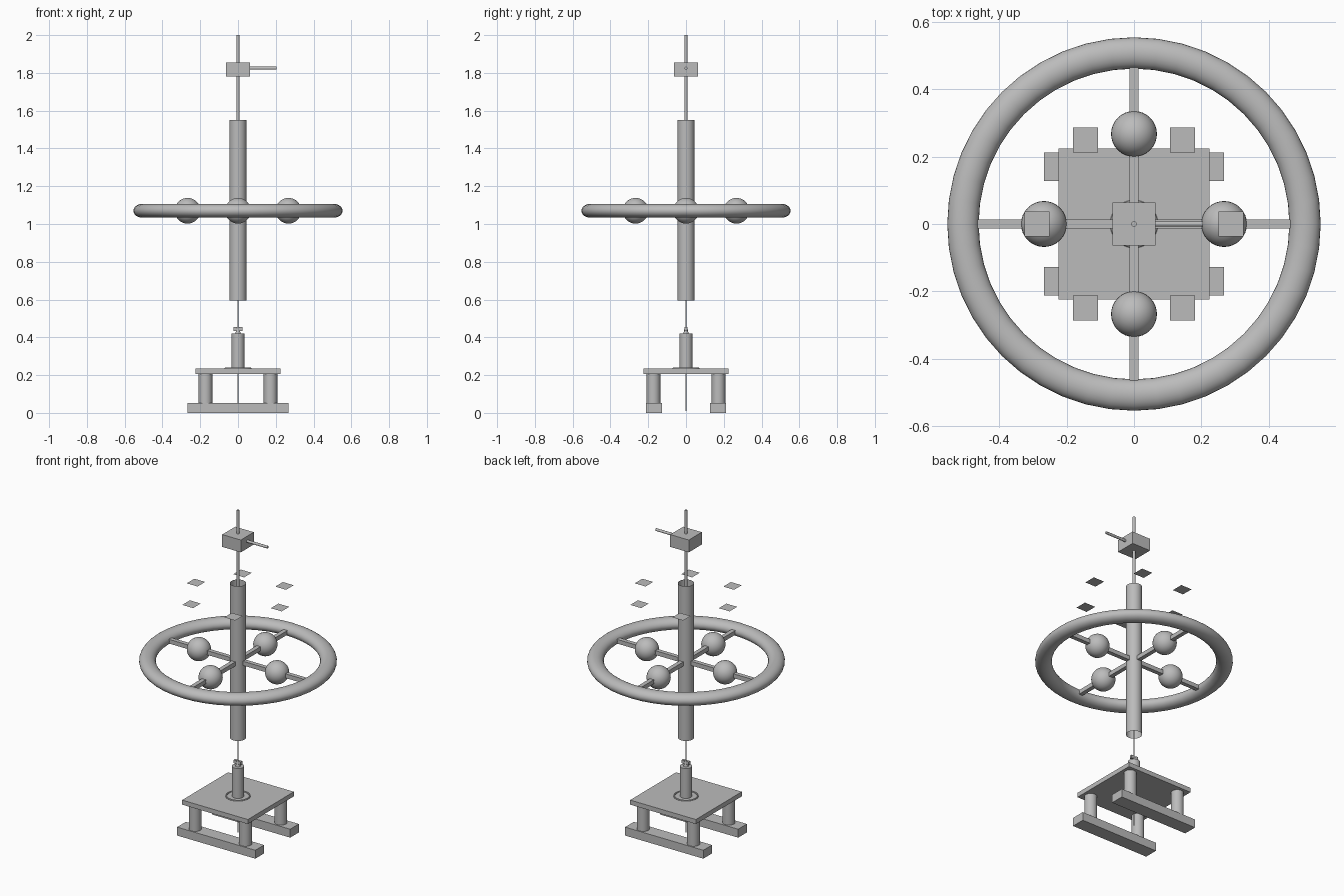
import bpy, math
from mathutils import Vector

if "Cube" in bpy.data.objects:
    bpy.data.objects.remove(bpy.data.objects["Cube"])

grey = bpy.data.materials.new("plain_grey")
grey.diffuse_color = (0.5, 0.5, 0.5, 1)
grey.use_nodes = True
grey.node_tree.nodes["Principled BSDF"].inputs["Base Color"].default_value = grey.diffuse_color


def finish(name, smooth=False):
    o = bpy.context.object
    o.name = name
    o.data.materials.append(grey)
    if smooth:
        bpy.ops.object.shade_smooth_by_angle(angle=math.radians(40))
    return o


def box(name, center, size):
    bpy.ops.mesh.primitive_cube_add(size=1, location=center)
    bpy.context.object.scale = size
    bpy.ops.object.transform_apply(location=False, rotation=False, scale=True)
    return finish(name)


def rod(name, a, b, r, r2=None, sides=32, cap='NGON'):
    a, b = Vector(a), Vector(b)
    bpy.ops.mesh.primitive_cone_add(
        vertices=sides, radius1=r, radius2=r if r2 is None else r2,
        depth=(b - a).length, location=(a + b) / 2, end_fill_type=cap,
        rotation=(b - a).to_track_quat('Z', 'Y').to_euler())
    return finish(name, True)


# base: skids, legs, table plate
for sy in (-1, 1):
    box("skid", (0, sy * 0.17, 0.026), (0.534, 0.085, 0.052))
    for sx in (-1, 1):
        rod("leg", (sx * 0.172, sy * 0.172, 0.05), (sx * 0.172, sy * 0.172, 0.21), 0.036)
box("table_plate", (0, 0, 0.221), (0.449, 0.449, 0.028))

# collar ring around the post
bpy.ops.mesh.primitive_torus_add(major_radius=0.066, minor_radius=0.005, major_segments=40,
                                 minor_segments=8, location=(0, 0, 0.236))
finish("collar_ring", True)

# lower post with its small clamp
rod("lower_post", (0, 0, 0.235), (0, 0, 0.42), 0.034)
rod("clamp_neck", (0, 0, 0.42), (0, 0, 0.455), 0.014, 0.006, 16)
for s in (-1, 1):
    box("clamp_jaw", (s * 0.015, 0, 0.444), (0.018, 0.016, 0.02))

# thin wire along the axis
rod("wire", (0, 0, 0.01), (0, 0, 0.62), 0.003, sides=8)

# hollow main shaft, open at both ends
rod("main_shaft", (0, 0, 0.595), (0, 0, 1.55), 0.045, cap='NOTHING')

# flywheel rim, slightly flattened
bpy.ops.mesh.primitive_torus_add(major_radius=0.507, minor_radius=0.0465, major_segments=48,
                                 minor_segments=24, location=(0, 0, 1.07))
bpy.context.object.scale.z = 0.78
bpy.ops.object.transform_apply(location=False, rotation=False, scale=True)
finish("wheel_rim", True)

# spokes carrying ball weights
for i in range(4):
    a = i * math.pi / 2
    c, s = round(math.cos(a)), round(math.sin(a))
    size = (0.425, 0.026, 0.026) if c else (0.026, 0.425, 0.026)
    box("spoke", (c * 0.2515, s * 0.2515, 1.07), size)
    bpy.ops.mesh.primitive_uv_sphere_add(segments=32, ring_count=16, radius=0.068,
                                         location=(c * 0.267, s * 0.267, 1.07))
    finish("ball_weight", True)

# six floating flat tiles in a hexagon
for i in range(6):
    a = i * math.pi / 3
    bpy.ops.mesh.primitive_plane_add(
        size=0.074, location=(0.287 * math.cos(a), 0.287 * math.sin(a), 1.475))
    finish("tile")

# top rod, block and side arm
rod("top_rod", (0, 0, 1.5), (0, 0, 2.0), 0.008, sides=16)
box("top_block", (0, 0, 1.818), (0.127, 0.127, 0.076))
rod("side_arm", (0.05, 0, 1.825), (0.204, 0, 1.825), 0.008, sides=16)
